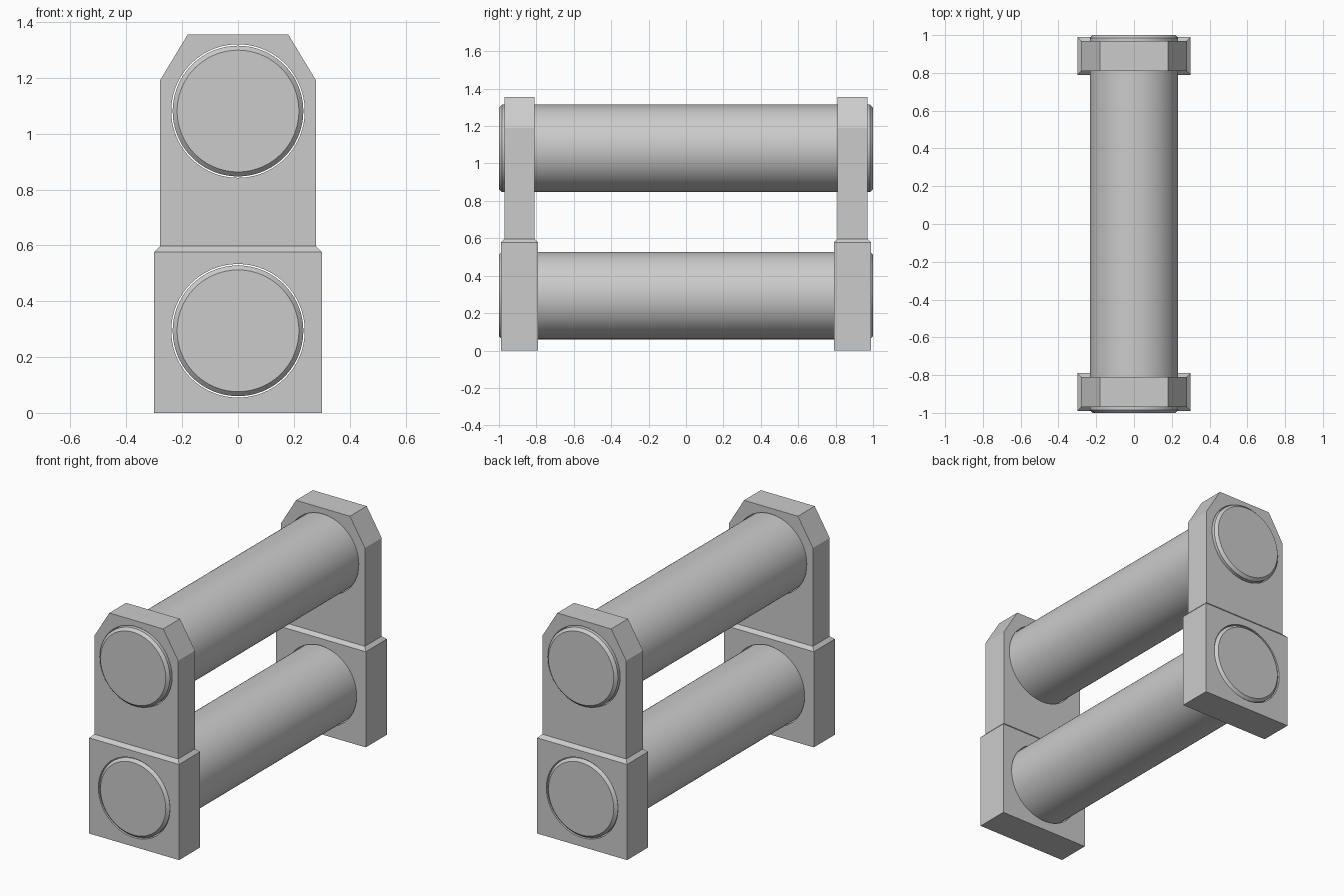
import bpy
import bmesh
from math import pi, radians
from mathutils import Matrix

cube = bpy.data.objects.get("Cube")
if cube:
    bpy.data.objects.remove(cube, do_unlink=True)

ROD_HEIGHTS = {"lower": 0.294, "upper": 1.081}
ROD_RADIUS = 0.234
HOLE_RADIUS = 0.239
SEGMENTS = 96

grey = bpy.data.materials.new("plain grey")
grey.use_nodes = True
colour = (0.6, 0.6, 0.6, 1)
grey.diffuse_color = colour
grey.node_tree.nodes["Principled BSDF"].inputs["Base Color"].default_value = colour


def add_object(name, bm):
    bmesh.ops.recalc_face_normals(bm, faces=bm.faces)
    mesh = bpy.data.meshes.new(name)
    bm.to_mesh(mesh)
    bm.free()
    mesh.materials.append(grey)
    obj = bpy.data.objects.new(name, mesh)
    bpy.context.collection.objects.link(obj)
    return obj


def cylinder(name, radius, length, z, chamfer=0):
    """Cylinder lying along y, with optional chamfered rims."""
    bm = bmesh.new()
    place = Matrix.Translation((0, 0, z)) @ Matrix.Rotation(pi / 2, 4, "X")
    bmesh.ops.create_cone(bm, cap_ends=True, segments=SEGMENTS, radius1=radius,
                          radius2=radius, depth=length, matrix=place)
    if chamfer:
        rims = [e for e in bm.edges if abs(e.verts[0].co.y - e.verts[1].co.y) < 0.01]
        bmesh.ops.bevel(bm, geom=rims, offset=chamfer, segments=1, affect="EDGES")
    return add_object(name, bm)


def smooth(obj):
    bpy.ops.object.select_all(action="DESELECT")
    obj.select_set(True)
    bpy.context.view_layer.objects.active = obj
    bpy.ops.object.shade_smooth_by_angle(angle=radians(30))


def end_support(name, y):
    """Stacked rectangular sections: wide foot, stepped plate, tapered top."""
    sections = [(0.3, 0.1, 0), (0.3, 0.1, 0.577), (0.28, 0.08, 0.597),
                (0.28, 0.08, 1.19), (0.18, 0.08, 1.355)]
    bm = bmesh.new()
    rings = [[bm.verts.new((sx * hx, y + sy * hy, z))
              for sx, sy in ((-1, -1), (1, -1), (1, 1), (-1, 1))]
             for hx, hy, z in sections]
    for low, high in zip(rings, rings[1:]):
        for i in range(4):
            j = (i + 1) % 4
            bm.faces.new((low[i], low[j], high[j], high[i]))
    bm.faces.new(rings[0])
    bm.faces.new(rings[-1])
    support = add_object(name, bm)

    # Bore the rod holes
    cutters = []
    for z in ROD_HEIGHTS.values():
        cutter = cylinder("hole_cutter", HOLE_RADIUS, 3, z)
        cutter.hide_render = True
        cutters.append(cutter)
        cut = support.modifiers.new("rod hole", "BOOLEAN")
        cut.operation = "DIFFERENCE"
        cut.solver = "EXACT"
        cut.object = cutter
    evaluated = support.evaluated_get(bpy.context.evaluated_depsgraph_get())
    bored = bpy.data.meshes.new_from_object(evaluated)
    support.modifiers.clear()
    support.data = bored
    for cutter in cutters:
        bpy.data.objects.remove(cutter, do_unlink=True)
    smooth(support)


# Matching supports at each end
end_support("front_support", -0.89)
end_support("back_support", 0.89)

# Rods running through both supports
for label, height in ROD_HEIGHTS.items():
    smooth(cylinder(label + "_rod", ROD_RADIUS, 2, height, chamfer=0.016))
